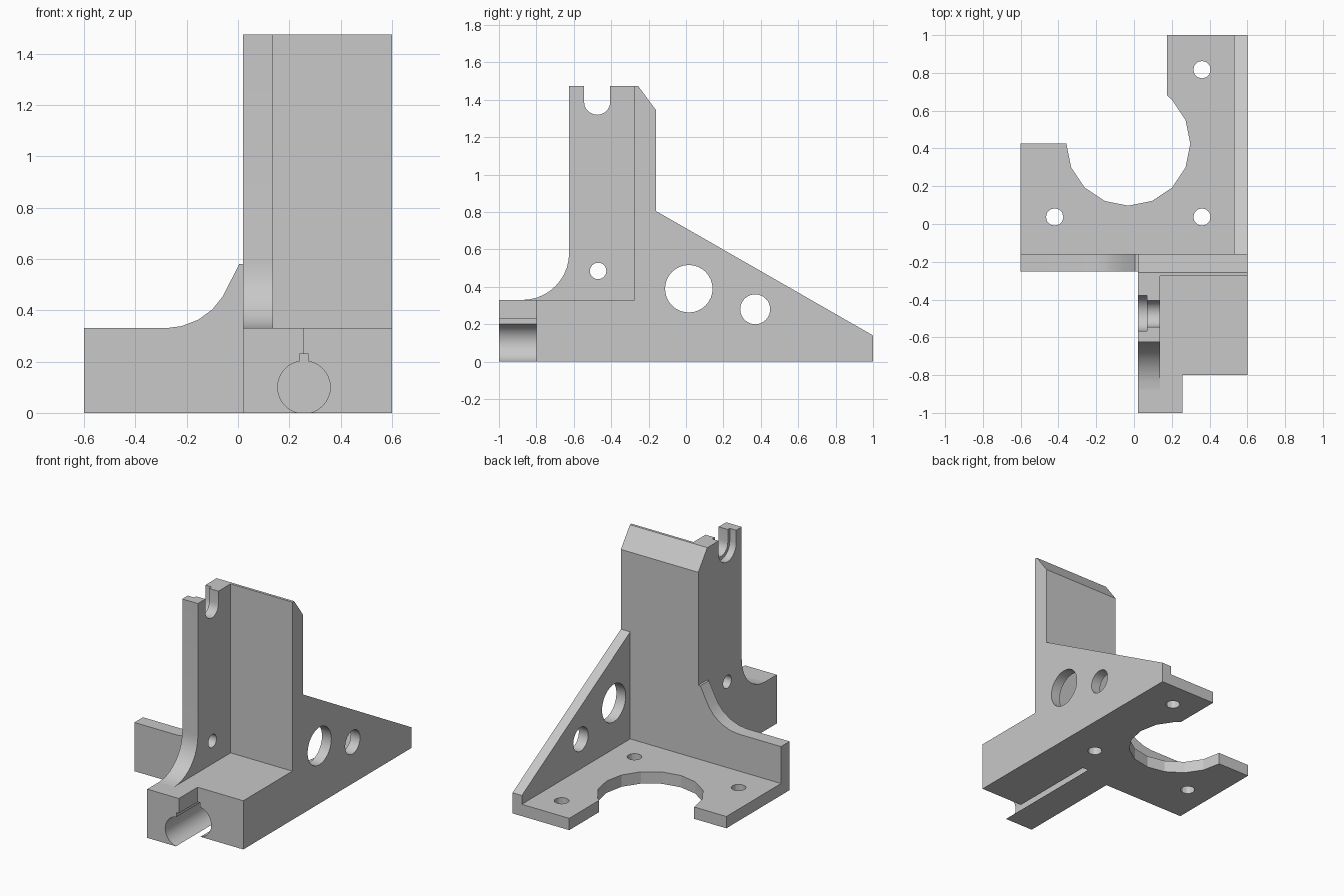
import bpy, bmesh
from math import sin, cos, radians

cube = bpy.data.objects.get("Cube")
if cube:
    bpy.data.objects.remove(cube, do_unlink=True)

grey = bpy.data.materials.new("plain grey")
grey.use_nodes = True
colour = (0.58, 0.58, 0.58, 1)
grey.diffuse_color = colour
grey.node_tree.nodes["Principled BSDF"].inputs["Base Color"].default_value = colour


def arc(cx, cy, r, start, end, steps):
    """Points along an arc, both ends included."""
    angles = [radians(start + (end - start) * i / steps) for i in range(steps + 1)]
    return [(cx + r * cos(a), cy + r * sin(a)) for a in angles]


def circle(cx, cy, r, sides):
    return arc(cx, cy, r, -90, 270, sides)[:-1]


def u_slot(cx, cy, r, top):
    return arc(cx, cy, r, 180, 360, 10) + [(cx + r, top), (cx - r, top)]


def rect(a0, a1, b0, b1):
    return [(a0, b0), (a1, b0), (a1, b1), (a0, b1)]


def prism(name, profile, axis, lo, hi):
    """Extrude a flat profile along one axis from lo to hi."""
    place = {"x": lambda a, b, t: (t, a, b),
             "y": lambda a, b, t: (a, t, b),
             "z": lambda a, b, t: (a, b, t)}[axis]
    bm = bmesh.new()
    rings = [[bm.verts.new(place(a, b, t)) for a, b in profile] for t in (lo, hi)]
    for ring in rings:
        bm.faces.new(ring)
    n = len(profile)
    for i in range(n):
        j = (i + 1) % n
        bm.faces.new((rings[0][i], rings[0][j], rings[1][j], rings[1][i]))
    bmesh.ops.recalc_face_normals(bm, faces=bm.faces)
    mesh = bpy.data.meshes.new(name)
    bm.to_mesh(mesh)
    bm.free()
    mesh.materials.append(grey)
    obj = bpy.data.objects.new(name, mesh)
    bpy.context.collection.objects.link(obj)
    return obj


def cut(obj, profile, axis, lo, hi):
    """Subtract a prism from a part and remove the cutter."""
    cutter = prism("cutter", profile, axis, lo, hi)
    cutter.hide_render = True
    mod = obj.modifiers.new("cut", "BOOLEAN")
    mod.operation, mod.solver, mod.object = "DIFFERENCE", "EXACT", cutter
    bpy.context.view_layer.objects.active = obj
    bpy.ops.object.modifier_apply(modifier=mod.name)
    bpy.data.objects.remove(cutter, do_unlink=True)


BACK = -0.16    # rear face of the upright walls
SHELF = 0.33    # top of the bearing block
TOP = 1.475
COL = 0.02      # inner side of the column
SIDE = 0.6

# Base plate with the large round opening and three screw holes
opening = arc(-0.03, 0.425, 0.328, 180, 405, 10)
plate = prism("base_plate",
              [(-SIDE, BACK), (-SIDE, 0.425)] + opening
              + [(0.175, 0.68), (0.175, 1), (0.53, 1), (0.53, BACK)],
              "z", 0, 0.08)
for x, y in ((-0.42, 0.037), (0.36, 0.037), (0.36, 0.817)):
    cut(plate, circle(x, y, 0.046, 12), "z", -0.1, 0.2)

# Triangular side gusset with two lightening holes
gusset = prism("side_gusset", [(BACK, 0), (1, 0), (1, 0.14), (BACK, 0.805)],
               "x", 0.53, SIDE)
cut(gusset, circle(0.015, 0.39, 0.127, 32), "x", 0.4, 0.8)
cut(gusset, circle(0.37, 0.28, 0.08, 32), "x", 0.4, 0.8)

# Low wall sweeping up to the column
prism("low_wall",
      [(COL, 0), (-SIDE, 0), (-SIDE, SHELF), (-0.28, SHELF), (-0.22, 0.338),
       (-0.155, 0.363), (-0.1, 0.403), (-0.06, 0.453), (0.005, 0.58), (COL, 0.58)],
      "y", -0.252, BACK)

# Column rear wall with chamfered top edge
prism("column_wall",
      [(-0.275, SHELF), (BACK, SHELF), (BACK, 1.345), (-0.257, TOP), (-0.275, TOP)],
      "x", COL, SIDE)

# Column flange with curved foot, cross hole and stepped slot
flange = prism("column_flange",
               [(-0.275, SHELF)] + arc(-0.875, 0.58, 0.25, -90, 0, 10)
               + [(-0.625, TOP), (-0.275, TOP)], "x", COL, 0.137)
cut(flange, circle(-0.47, 0.485, 0.044, 24), "x", -0.2, 0.4)
cut(flange, u_slot(-0.475, 1.39, 0.07, 1.6), "x", -0.2, 0.4)
cut(flange, u_slot(-0.472, 1.39, 0.094, 1.6), "x", -0.2, 0.068)

# Bearing block with front lug, bore and keyway
block = prism("bearing_block",
              [(COL, BACK), (COL, -1), (0.257, -1), (0.257, -0.8), (SIDE, -0.8), (SIDE, BACK)],
              "z", 0, SHELF)
cut(block, circle(0.257, 0.1, 0.1025, 32), "y", -1.1, -0.18)
cut(block, rect(0.24, 0.275, 0.15, 0.23), "y", -1.1, -0.18)

# Smooth the curved surfaces, keep edges sharp
for obj in bpy.context.collection.objects:
    obj.select_set(obj.type == "MESH")
bpy.ops.object.shade_smooth_by_angle(angle=radians(20))
